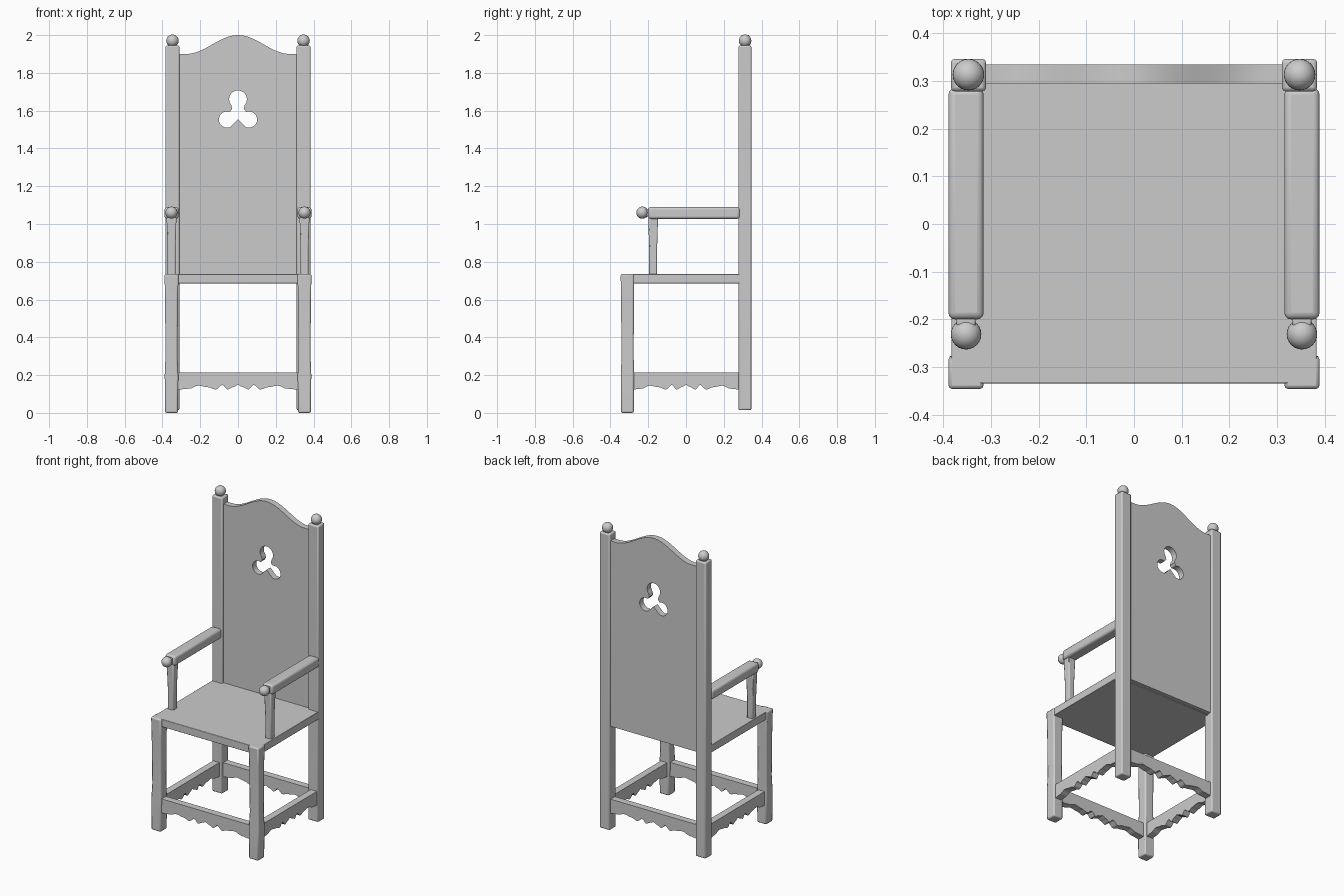
import bpy, bmesh
from math import sin, cos, pi, radians

if "Cube" in bpy.data.objects:
    bpy.data.objects.remove(bpy.data.objects["Cube"])


def finish(name, bm, bevel=0.0, segments=2):
    bmesh.ops.recalc_face_normals(bm, faces=bm.faces)
    me = bpy.data.meshes.new(name)
    bm.to_mesh(me)
    bm.free()
    ob = bpy.data.objects.new(name, me)
    bpy.context.collection.objects.link(ob)
    if bevel:
        m = ob.modifiers.new("soft_edges", 'BEVEL')
        m.width, m.segments, m.limit_method = bevel, segments, 'ANGLE'
        m.angle_limit = radians(40)
    smooth(ob)
    return ob


def smooth(ob):
    bpy.ops.object.select_all(action='DESELECT')
    bpy.context.view_layer.objects.active = ob
    ob.select_set(True)
    bpy.ops.object.shade_smooth_by_angle(angle=radians(35))


def loft(name, sections, bevel, segments=2):
    """Rectangular bar through sections (z, centre x, centre y, half x, half y)."""
    bm = bmesh.new()
    rings = [[bm.verts.new((x + sx * hx, y + sy * hy, z))
              for sx, sy in ((-1, -1), (1, -1), (1, 1), (-1, 1))]
             for z, x, y, hx, hy in sections]
    for a, b in zip(rings, rings[1:]):
        for i in range(4):
            j = (i + 1) % 4
            bm.faces.new((a[i], a[j], b[j], b[i]))
    bm.faces.new(rings[0])
    bm.faces.new(rings[-1])
    return finish(name, bm, bevel, segments)


def box(name, x0, x1, y0, y1, z0, z1, bevel, segments=2):
    x, y, hx, hy = (x0 + x1) / 2, (y0 + y1) / 2, (x1 - x0) / 2, (y1 - y0) / 2
    return loft(name, [(z0, x, y, hx, hy), (z1, x, y, hx, hy)], bevel, segments)


def ball(name, x, y, z, r):
    bm = bmesh.new()
    bmesh.ops.create_uvsphere(bm, u_segments=24, v_segments=14, radius=r)
    bmesh.ops.translate(bm, verts=bm.verts, vec=(x, y, z))
    return finish(name, bm)


def fretwork(name, outlines, thickness, loc, turn=0.0):
    """Upright board cut from closed x-z outlines (inner outlines become holes)."""
    cu = bpy.data.curves.new(name, 'CURVE')
    cu.dimensions, cu.fill_mode, cu.extrude = '2D', 'BOTH', thickness / 2
    for pts in outlines:
        sp = cu.splines.new('POLY')
        sp.points.add(len(pts) - 1)
        for p, (x, z) in zip(sp.points, pts):
            p.co = (x, z, 0, 1)
        sp.use_cyclic_u = True
    ob = bpy.data.objects.new(name, cu)
    bpy.context.collection.objects.link(ob)
    ob.location, ob.rotation_euler = loc, (pi / 2, 0, turn)
    bpy.ops.object.select_all(action='DESELECT')
    bpy.context.view_layer.objects.active = ob
    ob.select_set(True)
    bpy.ops.object.convert(target='MESH')
    smooth(bpy.context.object)


def arc(cx, cz, r, a0, a1, n=14):
    return [(cx + r * cos(radians(a0 + (a1 - a0) * i / n)),
             cz + r * sin(radians(a0 + (a1 - a0) * i / n))) for i in range(n + 1)]


# Posts, legs, arms and finials, one set per side
for side, s in (("left", -1), ("right", 1)):
    px = s * 0.347
    box(f"{side}_back_post", px - 0.037, px + 0.037, 0.278, 0.346, 0.014, 1.945, 0.008)
    box(f"{side}_finial_neck", px - 0.02, px + 0.02, 0.293, 0.333, 1.93, 1.955, 0.006)
    ball(f"{side}_finial", px, 0.313, 1.97, 0.033)

    fx = s * 0.352
    loft(f"{side}_front_leg", [
        (0.0, fx, -0.31, 0.034, 0.034), (0.2, fx, -0.31, 0.036, 0.035),
        (0.3, fx, -0.309, 0.032, 0.032), (0.6, fx, -0.31, 0.034, 0.034),
        (0.735, fx, -0.311, 0.037, 0.035)], 0.008)

    ax = s * 0.352
    box(f"{side}_armrest", ax - 0.037, ax + 0.037, -0.2, 0.285, 1.027, 1.09, 0.014, 3)
    box(f"{side}_arm_tip_neck", ax - 0.02, ax + 0.02, -0.215, -0.195, 1.04, 1.08, 0.005)
    ball(f"{side}_arm_tip", ax, -0.231, 1.06, 0.032)
    loft(f"{side}_arm_support", [
        (0.73, ax, -0.174, 0.021, 0.021), (0.87, ax, -0.174, 0.021, 0.021),
        (1.035, ax, -0.174, 0.026, 0.026)], 0.006)

# Seat board
box("seat", -0.383, 0.383, -0.334, 0.31, 0.685, 0.735, 0.003)

# Back panel with bell-shaped crest and trefoil opening
crest = []
for i in range(49):
    x = 0.315 - 0.63 * i / 48
    crest.append((x, 1.9 + 0.05 * (1 + cos(pi * min(abs(x) / 0.275, 1)))))
half = (arc(0, 1.66, 0.047, 90, -40) + [(0.031, 1.61)]
        + arc(0.058, 1.553, 0.043, 110, -112) + [(0, 1.555)])
trefoil = half + [(-x, z) for x, z in half[-2:0:-1]]
fretwork("back_panel", [[(-0.315, 0.69), (0.315, 0.69)] + crest, trefoil],
         0.04, (0, 0.314, 0))

# Scalloped stretchers on all four sides
knots = [(0, 0.123), (0.065, 0.148), (0.075, 0.145), (0.105, 0.124), (0.14, 0.131),
         (0.2, 0.144), (0.255, 0.126), (0.32, 0.121)]
knots = [(0, 0.148), (0.022, 0.138), (0.055, 0.124), (0.082, 0.148), (0.118, 0.124),
         (0.16, 0.136), (0.21, 0.144), (0.26, 0.128), (0.32, 0.123)]


def scallop(x):
    x = min(abs(x), 0.3199)
    for (xa, za), (xb, zb) in zip(knots, knots[1:]):
        if x <= xb:
            t = (x - xa) / (xb - xa)
            return za + (zb - za) * (1 - cos(pi * t)) / 2


for name, length, loc, turn in (
        ("front_stretcher", 0.32, (0, -0.312, 0), 0),
        ("back_stretcher", 0.32, (0, 0.312, 0), 0),
        ("left_stretcher", 0.29, (-0.352, 0, 0), pi / 2),
        ("right_stretcher", 0.29, (0.352, 0, 0), pi / 2)):
    edge = [(length * (i / 40 - 1), scallop(0.32 * (i / 40 - 1))) for i in range(81)]
    fretwork(name, [edge + [(length, 0.215), (-length, 0.215)]], 0.045, loc, turn)
